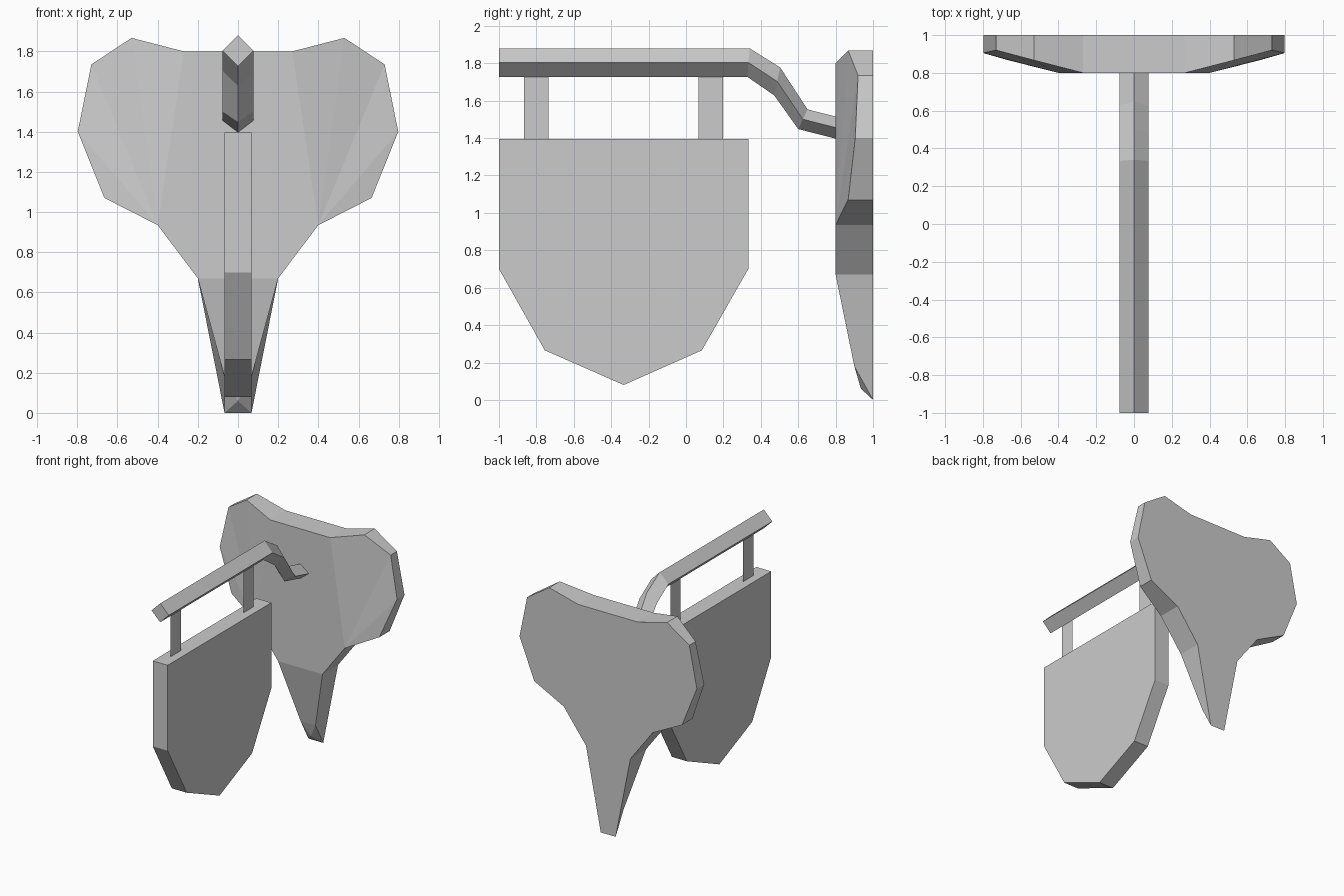
import bpy, bmesh

if "Cube" in bpy.data.objects:
    bpy.data.objects.remove(bpy.data.objects["Cube"])


def make_object(name, verts, faces):
    mesh = bpy.data.meshes.new(name)
    bm = bmesh.new()
    vs = [bm.verts.new(v) for v in verts]
    for f in faces:
        bm.faces.new([vs[i] for i in f])
    bmesh.ops.recalc_face_normals(bm, faces=bm.faces)
    bm.to_mesh(mesh)
    bm.free()
    obj = bpy.data.objects.new(name, mesh)
    bpy.context.collection.objects.link(obj)
    return obj


def loft(name, rings):
    """Join equal-sized closed rings and cap both ends."""
    n = len(rings[0])
    verts = [p for ring in rings for p in ring]
    faces = [tuple(range(n)), tuple(range(len(verts) - n, len(verts)))]
    for r in range(len(rings) - 1):
        for i in range(n):
            j = (i + 1) % n
            faces.append((r * n + i, r * n + j, (r + 1) * n + j, (r + 1) * n + i))
    return make_object(name, verts, faces)


# Hanging board: shield profile in the YZ plane
board = [(-1, 1.395), (0.333, 1.395), (0.333, 0.7), (0.085, 0.265),
         (-0.333, 0.08), (-0.755, 0.265), (-1, 0.7)]
loft("hanging_board", [[(x, y, z) for y, z in board] for x in (-0.067, 0.067)])

# Thin straps between board and arm
for name, y in (("front_strap", -0.8), ("rear_strap", 0.133)):
    make_object(name, [(0, y - 0.065, 1.395), (0, y + 0.065, 1.395),
                       (0, y + 0.065, 1.727), (0, y - 0.065, 1.727)], [(0, 1, 2, 3)])

# Support arm: diamond section, each given by its top and bottom (y, z)
sections = [((-1, 1.88), (-1, 1.727)), ((0.34, 1.88), (0.328, 1.727)),
            ((0.503, 1.778), (0.472, 1.628)), ((0.65, 1.553), (0.6, 1.448)),
            ((0.8, 1.515), (0.8, 1.397))]
rings = []
for (ty, tz), (by, bz) in sections:
    my, mz = (ty + by) / 2, (tz + bz) / 2
    rings.append([(0, ty, tz), (0.077, my, mz), (0, by, bz), (-0.077, my, mz)])
loft("support_arm", rings)

# Wall plaque: right-hand outline (x, z) and the depth of its front edge
outline = [(0.27, 1.8, 0.8), (0.53, 1.867, 0.867), (0.73, 1.735, 0.92),
           (0.798, 1.4, 0.905), (0.665, 1.07, 0.867), (0.4, 0.935, 0.8),
           (0.2, 0.67, 0.8), (0.067, 0.0, 0.9)]
n = len(outline)
verts = []
for s in (1, -1):
    verts += [(s * x, 1, z) for x, z, y in outline]
    verts += [(s * x, y, 0.18 if i == n - 1 else z) for i, (x, z, y) in enumerate(outline)]
nose = len(verts)
verts.append((0, 0.935, 0.06))

L = 2 * n  # index offset of the left half
faces = [tuple(range(n)) + tuple(range(L + n - 1, L - 1, -1)),          # back
         (n, n + 5, n + 6, L + n + 6, L + n + 5, L + n),                # flat front
         (n + 6, n + 7, L + n + 7, L + n + 6),                          # front taper
         (n + 7, nose, L + n + 7), (n - 1, nose, L + n - 1),            # tip
         (0, n, L + n, L)]                                              # top
for o in (0, L):
    faces += [(o + i, o + i + 1, o + n + i + 1, o + n + i) for i in range(n - 1)]
    faces += [(o + n + 5, o + n + i, o + n + i + 1) for i in range(4)]  # wing slopes
    faces.append((o + n - 1, o + n + 7, nose))
make_object("wall_plaque", verts, faces)
